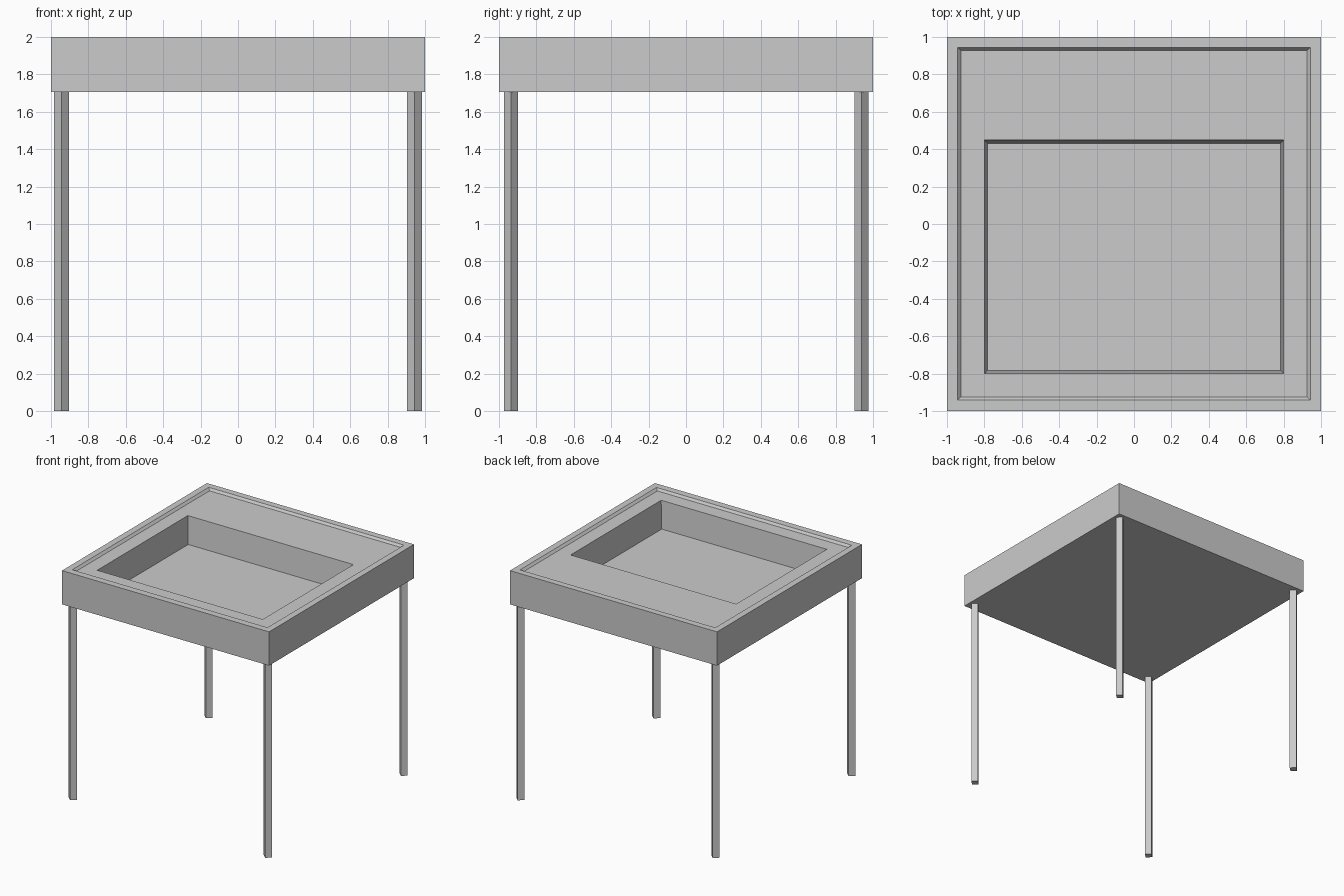
import bpy, bmesh
from math import tau, cos, sin

if "Cube" in bpy.data.objects:
    bpy.data.objects.remove(bpy.data.objects["Cube"])


def link(name, bm):
    bmesh.ops.recalc_face_normals(bm, faces=bm.faces)
    mesh = bpy.data.meshes.new(name)
    bm.to_mesh(mesh)
    bm.free()
    obj = bpy.data.objects.new(name, mesh)
    bpy.context.collection.objects.link(obj)
    return obj


def loft(name, rings):
    """Join rings of points with quads and cap the first and last ring."""
    bm = bmesh.new()
    loops = [[bm.verts.new(p) for p in ring] for ring in rings]
    n = len(loops[0])
    for a, b in zip(loops, loops[1:]):
        for i in range(n):
            j = (i + 1) % n
            bm.faces.new((a[i], a[j], b[j], b[i]))
    bm.faces.new(loops[0])
    bm.faces.new(loops[-1])
    return link(name, bm)


def rect(x, y0, y1, z):
    return [(-x, y0, z), (x, y0, z), (x, y1, z), (-x, y1, z)]


# Table top: outer box, raised rim, shallow recess, deep offset basin
loft("tray_top", [
    rect(1.0, -1.0, 1.0, 1.705),
    rect(1.0, -1.0, 1.0, 2.0),
    rect(0.943, -0.94, 0.943, 2.0),
    rect(0.925, -0.925, 0.928, 1.98),
    rect(0.80, -0.80, 0.45, 1.98),
    rect(0.782, -0.782, 0.43, 1.74),
])


# Legs: four-sided posts turned corner-on
def leg_ring(cx, cy, z):
    return [(cx + 0.04 * cos(tau * k / 4), cy + 0.0375 * sin(tau * k / 4), z)
            for k in range(4)]


for side, cx in (("left", -0.942), ("right", 0.942)):
    for end, cy in (("front", -0.934), ("back", 0.939)):
        loft(f"{end}_{side}_leg", [leg_ring(cx, cy, 0), leg_ring(cx, cy, 1.71)])
